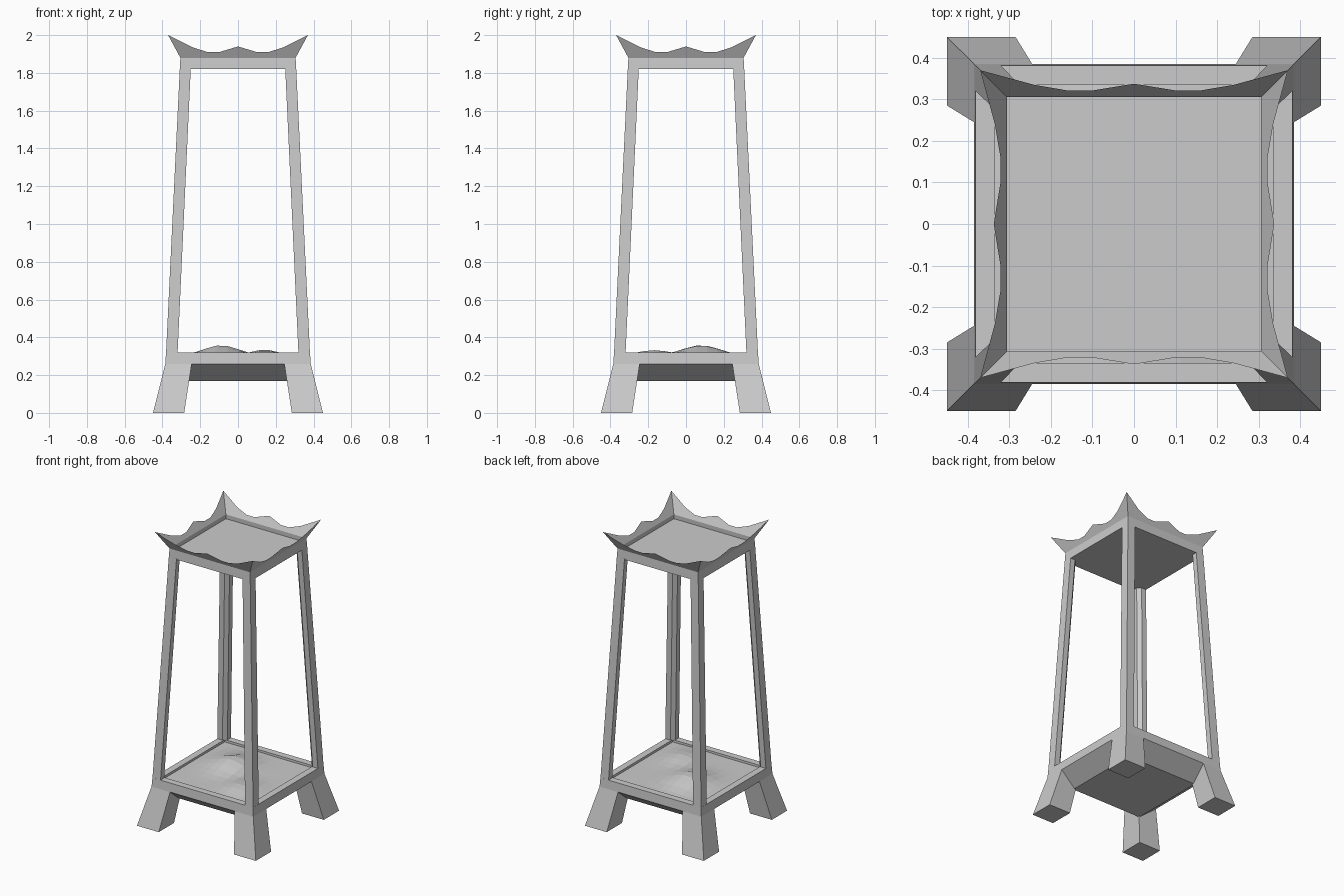
import bpy, bmesh, math

if "Cube" in bpy.data.objects:
    bpy.data.objects.remove(bpy.data.objects["Cube"])


def make_object(name, verts, faces):
    me = bpy.data.meshes.new(name)
    bm = bmesh.new()
    vs = [bm.verts.new(v) for v in verts]
    for f in faces:
        bm.faces.new([vs[i] for i in f])
    bmesh.ops.remove_doubles(bm, verts=bm.verts, dist=1e-5)
    bmesh.ops.recalc_face_normals(bm, faces=bm.faces)
    bm.to_mesh(me)
    bm.free()
    ob = bpy.data.objects.new(name, me)
    bpy.context.collection.objects.link(ob)
    return ob


def square(h, z):
    return [(-h, -h, z), (h, -h, z), (h, h, z), (-h, h, z)]


def loft(name, rings, cap_start=True, cap_end=True):
    n = len(rings[0])
    verts = [p for r in rings for p in r]
    faces = [(k * n + i, k * n + (i + 1) % n, (k + 1) * n + (i + 1) % n, (k + 1) * n + i)
             for k in range(len(rings) - 1) for i in range(n)]
    if cap_start:
        faces.append(tuple(range(n)))
    if cap_end:
        faces.append(tuple(range((len(rings) - 1) * n, len(rings) * n)))
    return make_object(name, verts, faces)


def corner_section(inner, outer, z, cut, sx, sy):
    # square corner section, optionally chamfered on its inside corner
    pts = [(outer, inner), (outer, outer), (inner, outer)]
    pts += [(inner, inner + cut), (inner + cut, inner)] if cut else [(inner, inner)]
    return [(sx * x, sy * y, z) for x, y in pts]


# Splayed feet and leaning corner posts
for sx, xn in ((-1, "left"), (1, "right")):
    for sy, yn in ((-1, "front"), (1, "back")):
        loft(f"{yn}_{xn}_leg", [corner_section(0.285, 0.45, 0.0, 0, sx, sy),
                                corner_section(0.245, 0.385, 0.26, 0, sx, sy)])
        loft(f"{yn}_{xn}_post", [corner_section(0.32, 0.381, 0.315, 0.022, sx, sy),
                                 corner_section(0.25, 0.308, 1.825, 0.022, sx, sy)])

# Base tray: sloped underside, outer band, rim and recessed floor
loft("base_tray", [square(0.27, 0.17), square(0.385, 0.26), square(0.381, 0.32),
                   square(0.335, 0.32), square(0.335, 0.295)])


# Uneven mound lying in the tray
def mound(x, y):
    h = 0.055 * math.exp(-((x + 0.09) / 0.13) ** 2 - ((y - 0.08) / 0.14) ** 2)
    h += 0.03 * math.exp(-((x - 0.14) / 0.10) ** 2 - ((y + 0.17) / 0.12) ** 2)
    return 0.304 + h


N, H = 12, 0.335
co = [-H + 2 * H * i / N for i in range(N + 1)]
make_object("floor_mound", [(x, y, mound(x, y)) for y in co for x in co],
            [(j * (N + 1) + i, j * (N + 1) + i + 1, (j + 1) * (N + 1) + i + 1, (j + 1) * (N + 1) + i)
             for j in range(N) for i in range(N)])

# Closed ceiling plate
loft("ceiling_plate", [square(0.308, 1.82), square(0.306, 1.85)])
# Thin band standing around the plate
loft("top_band", [square(0.308, 1.82), square(0.305, 1.88)], False, False)

# Flared crown with upturned corners and a small peak on each side
half = [(0.0, 1.94), (0.05, 1.925), (0.10, 1.91), (0.16, 1.91), (0.24, 1.935), (0.37, 2.0)]
profile = [(-x, z) for x, z in reversed(half[1:])] + half
bottom, top = [], []
for k in range(4):
    c, s = round(math.cos(k * math.pi / 2)), round(math.sin(k * math.pi / 2))
    for x, z in profile[:-1]:
        bx, by = x * 0.305 / 0.37, -0.305
        ty = -(0.305 + (z - 1.88) * 0.065 / 0.12)
        bottom.append((bx * c - by * s, bx * s + by * c, 1.88))
        top.append((x * c - ty * s, x * s + ty * c, z))
loft("crown", [bottom, top], False, False)
